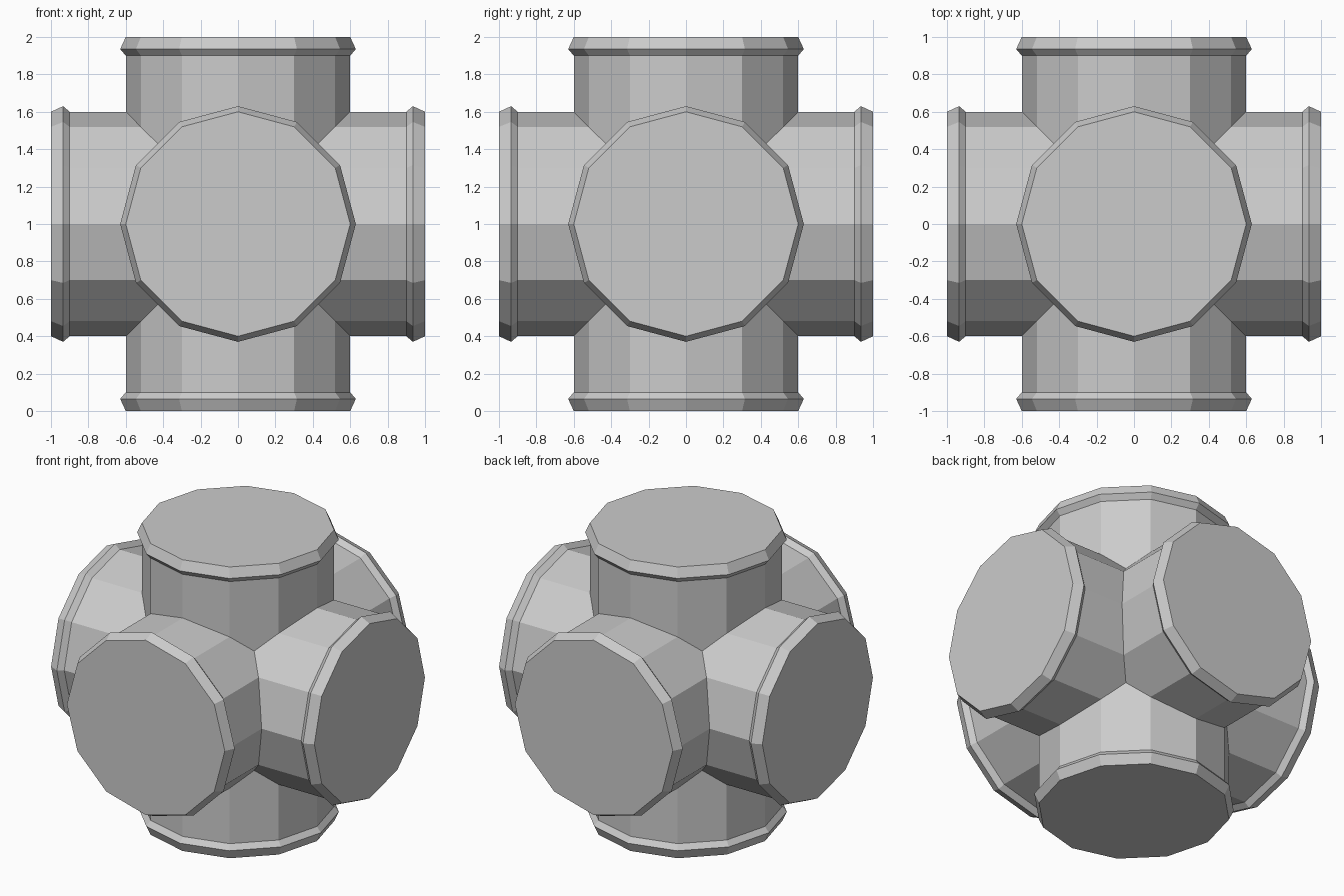
import bpy, bmesh, math
from mathutils import Matrix, Vector

if "Cube" in bpy.data.objects:
    bpy.data.objects.remove(bpy.data.objects["Cube"])

R = 0.6

# Twelve-sided cross-section, with extra points on the diagonals for the mitred joints
outline = []
for i in range(12):
    a, b = (Vector((math.cos(k * math.pi / 6), math.sin(k * math.pi / 6))) for k in (i, i + 1))
    outline.append(a)
    if i % 3 == 1:
        outline.append((a + b) / 2)
n = len(outline)

# Collar profile as (radius, distance from centre)
profile = [(0.6, 0.9), (0.63, 0.935), (0.6, 1.0)]


def add_arm(bm, rot):
    """One pipe arm: mitred root, straight wall, collar and flat cap."""
    rings = [[Vector((p.x * R, p.y * R, R * max(abs(p.x), abs(p.y)))) for p in outline]]
    rings += [[Vector((p.x * r, p.y * r, h)) for p in outline] for r, h in profile]
    verts = [[bm.verts.new(rot @ v) for v in ring] for ring in rings]
    for lo, hi in zip(verts, verts[1:]):
        for i in range(n):
            j = (i + 1) % n
            bm.faces.new((lo[i], lo[j], hi[j], hi[i]))
    bm.faces.new(verts[-1])


# Six arms along all axes, welded into one shell
bm = bmesh.new()
for k in range(4):
    add_arm(bm, Matrix.Rotation(k * math.pi / 2, 3, 'Y'))
for s in (-1, 1):
    add_arm(bm, Matrix.Rotation(s * math.pi / 2, 3, 'X'))
bmesh.ops.remove_doubles(bm, verts=bm.verts, dist=0.001)
bmesh.ops.recalc_face_normals(bm, faces=bm.faces)
bmesh.ops.translate(bm, verts=bm.verts, vec=(0, 0, 1))

mesh = bpy.data.meshes.new("six_way_pipe_junction")
bm.to_mesh(mesh)
bm.free()
bpy.context.collection.objects.link(bpy.data.objects.new("six_way_pipe_junction", mesh))
